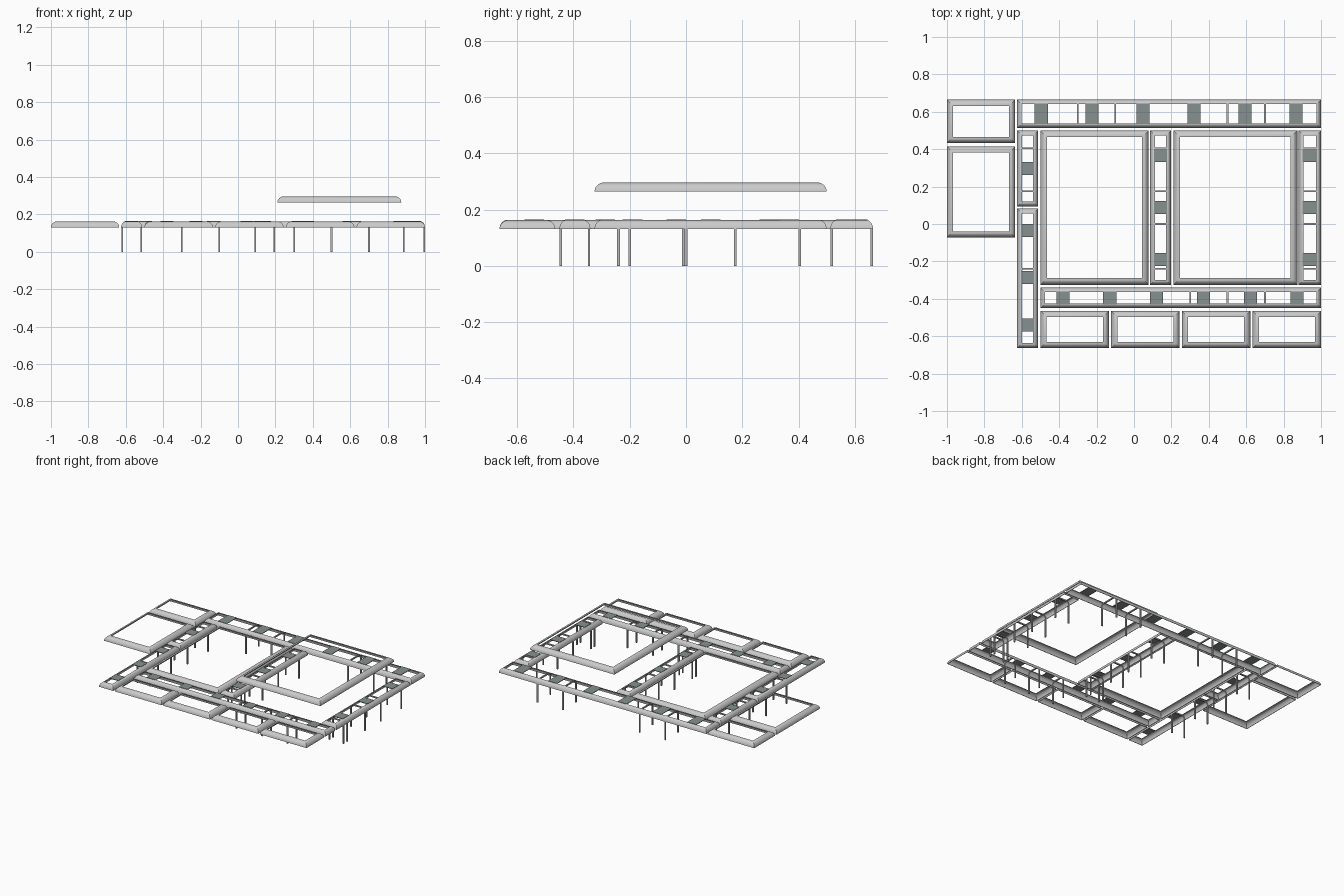
import bpy, bmesh, math

if "Cube" in bpy.data.objects:
    bpy.data.objects.remove(bpy.data.objects["Cube"])

EAVE, TOP = 0.131, 0.163      # lower and upper height of the roof rims


def material(name, rgb):
    m = bpy.data.materials.new(name)
    m.diffuse_color = (*rgb, 1)
    m.use_nodes = True
    m.node_tree.nodes["Principled BSDF"].inputs["Base Color"].default_value = m.diffuse_color
    return m


rim_grey = material("light_grey", (0.6, 0.6, 0.6))
post_grey = material("post_grey", (0.48, 0.48, 0.48))
panel_grey = material("slate_grey", (0.245, 0.285, 0.28))


def finish(bm, name, mat):
    bmesh.ops.recalc_face_normals(bm, faces=bm.faces[:])
    me = bpy.data.meshes.new(name)
    bm.to_mesh(me)
    bm.free()
    me.materials.append(mat)
    ob = bpy.data.objects.new(name, me)
    bpy.context.collection.objects.link(ob)
    bpy.ops.object.select_all(action='DESELECT')
    ob.select_set(True)
    bpy.context.view_layer.objects.active = ob
    bpy.ops.object.shade_smooth_by_angle(angle=math.radians(30))
    return ob


# Hollow rounded rim swept around a rectangle, with mitred corners
def rim(name, x0, x1, y0, y1, w, lift=0.0, steps=8, skin=0.003):
    h = TOP - EAVE
    prof = []
    for i in range(steps + 1):
        t = math.pi / 2 * i / steps
        prof.append((w * (1 - math.cos(t)), h * math.sin(t)))
    for i in range(steps, -1, -1):
        t = math.pi / 2 * i / steps
        prof.append((w - (w - skin) * math.cos(t), (h - skin) * math.sin(t)))
    bm = bmesh.new()
    rings = []
    for o, z in prof:
        z += EAVE + lift
        rings.append([bm.verts.new(p) for p in (
            (x0 + o, y0 + o, z), (x1 - o, y0 + o, z),
            (x1 - o, y1 - o, z), (x0 + o, y1 - o, z))])
    for a, b in zip(rings, rings[1:] + rings[:1]):
        for i in range(4):
            j = (i + 1) % 4
            bm.faces.new((a[i], a[j], b[j], b[i]))
    return finish(bm, name, rim_grey)


# Arched hoop: two posts joined by a curved crossbar
def hoop(name, along_x, pos, a, b, r=0.03, t=0.009):
    def path(d):
        h, rr = TOP - EAVE - d, r - d
        left = [(a + d, 0)]
        for i in range(7):
            k = math.pi / 2 * i / 6
            left.append((a + r - rr * math.cos(k), EAVE + h * math.sin(k)))
        return left + [(a + b - u, z) for u, z in reversed(left)]

    bm = bmesh.new()
    rows = []
    for outer, inner in zip(path(0.001), path(t)):
        row = []
        for (u, z), s in ((outer, -1), (outer, 1), (inner, 1), (inner, -1)):
            v = pos + s * t / 2
            row.append(bm.verts.new((v, u, z) if along_x else (u, v, z)))
        rows.append(row)
    for p, q in zip(rows, rows[1:]):
        for i in range(4):
            j = (i + 1) % 4
            bm.faces.new((p[i], p[j], q[j], q[i]))
    bm.faces.new(rows[0])
    bm.faces.new(rows[-1][::-1])
    finish(bm, name, post_grey)


# Thin flat roof panel
def panel(name, x0, x1, y0, y1, thick=0.004):
    bm = bmesh.new()
    bmesh.ops.create_cube(bm, size=1)
    for v in bm.verts:
        v.co = ((x0 + x1) / 2 + v.co.x * (x1 - x0),
                (y0 + y1) / 2 + v.co.y * (y1 - y0),
                TOP + v.co.z * thick)
    finish(bm, name, panel_grey)


# Covered walkway: rim, panels and hoops
def walkway(name, x0, x1, y0, y1, w, panels, hoops):
    rim(name + "_rim", x0, x1, y0, y1, w)
    along_x = (x1 - x0) > (y1 - y0)
    e, half = w * 0.85, 0.035
    for i, c in enumerate(panels):
        if along_x:
            panel(f"{name}_panel_{i}", c - half, c + half, y0 + e, y1 - e)
        else:
            panel(f"{name}_panel_{i}", x0 + e, x1 - e, c - half, c + half)
    for i, c in enumerate(hoops):
        if along_x:
            hoop(f"{name}_hoop_{i}", True, c, y0, y1, w)
        else:
            hoop(f"{name}_hoop_{i}", False, c, x0, x1, w)


# Large hall rims, the right one raised
rim("left_hall_rim", -0.5, 0.078, -0.325, 0.5, 0.035)
rim("right_hall_rim", 0.211, 0.873, -0.325, 0.5, 0.035, lift=0.134)

# Side rooms on the left and the row of rooms along the front
rim("side_room_rear", -1.0, -0.635, 0.433, 0.665, 0.033)
rim("side_room_front", -1.0, -0.635, -0.072, 0.415, 0.033)
for i in range(4):
    x = -0.5 + i * 0.378
    rim(f"front_room_{i}", x, x + 0.366, -0.663, -0.465, 0.033)

# Walkways
walkway("back_walk", -0.625, 1.0, 0.513, 0.665, 0.024,
        [-0.496 + 0.2725 * i for i in range(6)], [-0.3, -0.1, 0.5, 0.7])
walkway("front_walk", -0.5, 1.0, -0.45, -0.34, 0.024,
        [-0.38 + 0.2505 * i for i in range(6)], [0.3, 0.5, 0.7])
walkway("left_walk_rear", -0.625, -0.513, 0.093, 0.5, 0.026,
        [0.297], [0.405, 0.175])
walkway("left_walk_front", -0.625, -0.513, -0.663, 0.083, 0.026,
        [-0.035, -0.287, -0.54], [-0.01, -0.24])
walkway("middle_walk", 0.086, 0.198, -0.325, 0.5, 0.026,
        [0.367, 0.088, -0.19], [0.405, 0.175, 0.0, -0.2, -0.24])
walkway("right_walk", 0.88, 1.0, -0.325, 0.5, 0.026,
        [0.367, 0.088, -0.19], [0.405, 0.175, 0.0, -0.2, -0.24])
